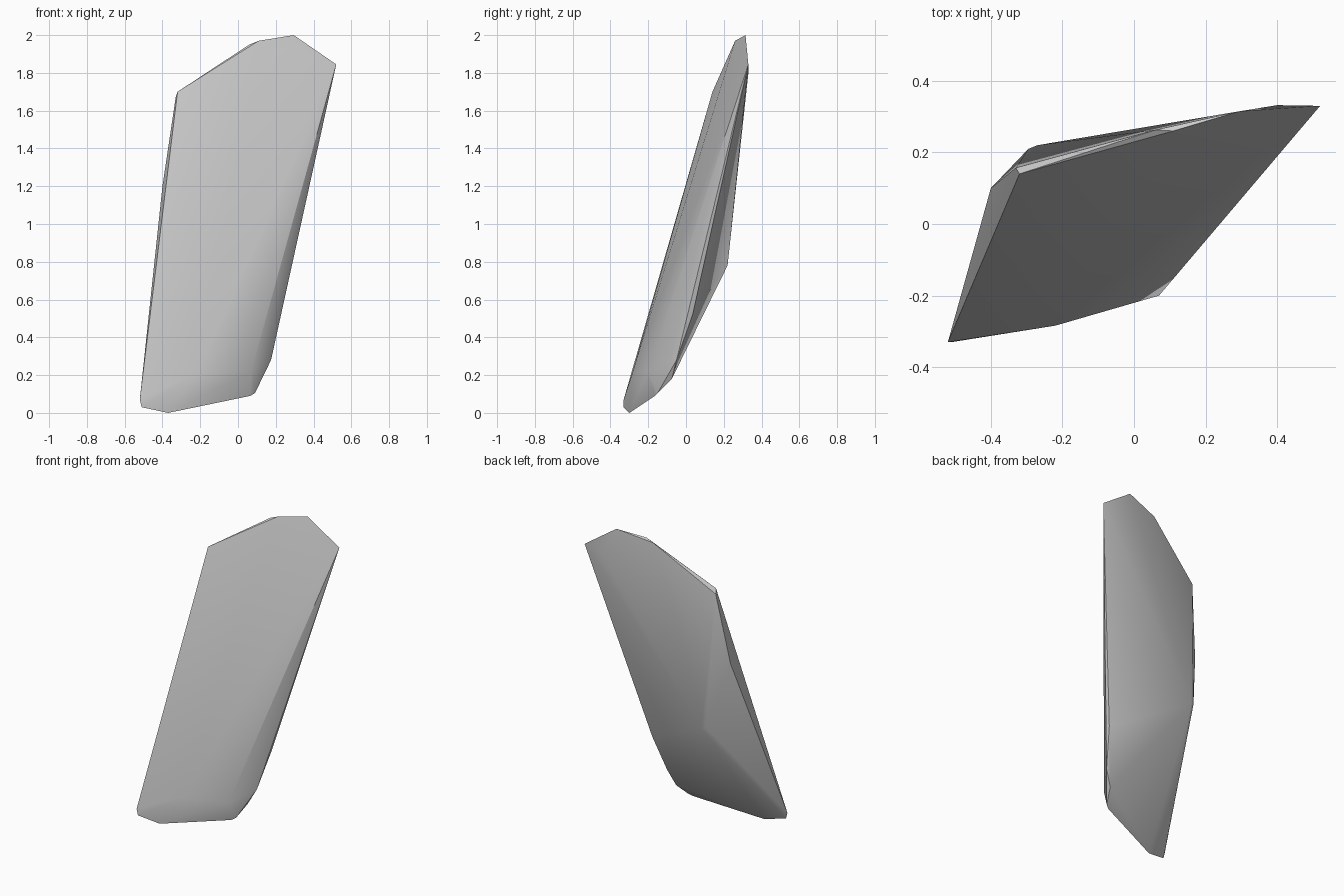
import bpy, bmesh, math

if "Cube" in bpy.data.objects:
    bpy.data.objects.remove(bpy.data.objects["Cube"])

# Corner points of the chipped stone shard, grouped by region
front_face = [(-0.52, -0.33, 0.07), (-0.32, 0.14, 1.70), (0.52, 0.33, 1.845),
              (0.07, -0.20, 0.22), (-0.22, -0.284, 0.21)]
top_chips = [(0.06, 0.263, 1.95), (0.11, 0.26, 1.97), (0.295, 0.315, 2.0),
             (0.40, 0.332, 1.815), (-0.33, 0.157, 1.67)]
bottom_chips = [(-0.51, -0.33, 0.03), (-0.37, -0.30, 0.0), (0.065, -0.165, 0.09),
                (0.09, -0.15, 0.105), (0.125, -0.075, 0.18)]
side_chips = [(0.175, -0.05, 0.28), (0.225, 0.035, 0.52), (-0.40, 0.10, 1.20)]
back_ridge = [(-0.295, 0.21, 0.79), (-0.27, 0.22, 0.78)]

# Wrap the corners in a convex, faceted skin
bm = bmesh.new()
for p in front_face + top_chips + bottom_chips + side_chips + back_ridge:
    bm.verts.new(p)
hull = bmesh.ops.convex_hull(bm, input=bm.verts[:])
loose = [v for v in bm.verts if not v.link_faces]
bmesh.ops.delete(bm, geom=loose, context='VERTS')
bmesh.ops.recalc_face_normals(bm, faces=bm.faces[:])

mesh = bpy.data.meshes.new("stone_shard")
bm.to_mesh(mesh)
bm.free()
shard = bpy.data.objects.new("stone_shard", mesh)
bpy.context.collection.objects.link(shard)

# Soften shallow folds, keep the chipped edges crisp
bpy.context.view_layer.objects.active = shard
shard.select_set(True)
bpy.ops.object.shade_smooth_by_angle(angle=math.radians(30))
